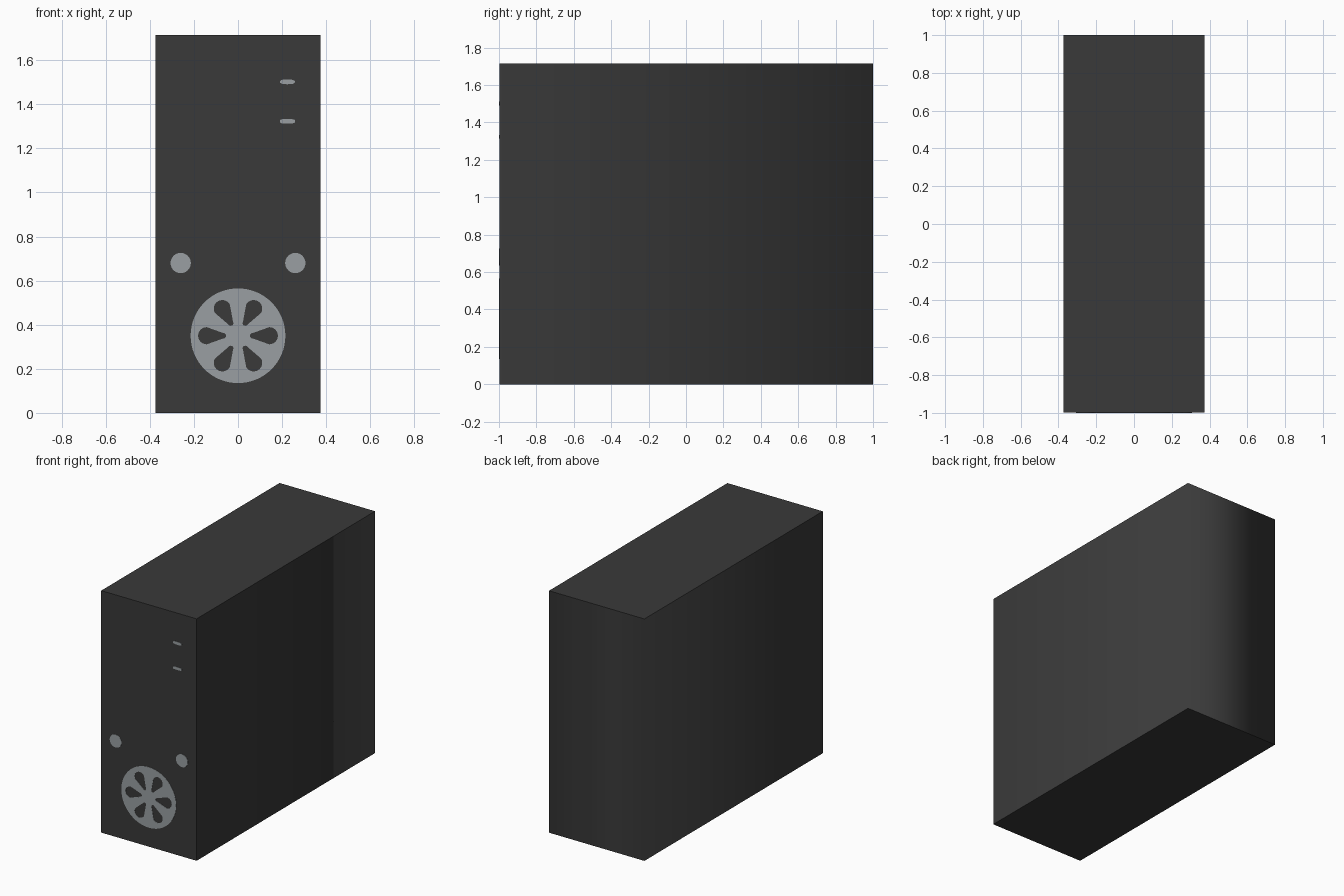
import bpy, bmesh, math
from math import cos, sin, pi

if "Cube" in bpy.data.objects:
    bpy.data.objects.remove(bpy.data.objects["Cube"])

HALF_W, HEIGHT, FRONT, BACK = 0.374, 1.715, -0.998, 1.0


def material(name, rgb):
    m = bpy.data.materials.new(name)
    m.diffuse_color = (*rgb, 1)
    m.use_nodes = True
    m.node_tree.nodes["Principled BSDF"].inputs["Base Color"].default_value = m.diffuse_color
    return m


dark = material("charcoal_case", (0.041, 0.041, 0.041))
silver = material("silver_grey", (0.32, 0.345, 0.36))


def oval(cx, cz, a, b, power=1.0, n=40):
    """Closed outline; power below 1 squares off the ends."""
    f = lambda v: math.copysign(abs(v) ** power, v)
    return [(cx + a * f(cos(2 * pi * i / n)), cz + b * f(sin(2 * pi * i / n)))
            for i in range(n)]


def teardrop(cx, cz, angle, r_in=0.066, w_in=0.012, r_out=0.142, w_out=0.039, n=12):
    """Fan opening: two rounded ends, the wide one towards the rim."""
    pts = []
    for i in range(n + 1):
        t = -pi / 2 + pi * i / n
        pts.append((r_out + w_out * cos(t), w_out * sin(t)))
    for i in range(n + 1):
        t = pi / 2 + pi * i / n
        pts.append((r_in + w_in * cos(t), w_in * sin(t)))
    c, s = cos(angle), sin(angle)
    return [(cx + c * x - s * y, cz + s * x + c * y) for x, y in pts]


def plate(name, outlines):
    """Thin plate on the front panel; inner outlines become holes."""
    cu = bpy.data.curves.new(name, 'CURVE')
    cu.dimensions = '2D'
    cu.fill_mode = 'BOTH'
    cu.extrude = 0.002
    for pts in outlines:
        sp = cu.splines.new('POLY')
        sp.points.add(len(pts) - 1)
        for p, (x, z) in zip(sp.points, pts):
            p.co = (x, z, 0, 1)
        sp.use_cyclic_u = True
    cu.materials.append(silver)
    ob = bpy.data.objects.new(name, cu)
    ob.location.y = FRONT
    ob.rotation_euler.x = pi / 2
    bpy.context.collection.objects.link(ob)
    bpy.ops.object.select_all(action='DESELECT')
    ob.select_set(True)
    bpy.context.view_layer.objects.active = ob
    bpy.ops.object.convert(target='MESH')


# Case: the sides blend smoothly into the back, other edges are sharp
bm = bmesh.new()
bmesh.ops.create_cube(bm, size=1)
for v in bm.verts:
    v.co.x *= 2 * HALF_W
    v.co.y = FRONT if v.co.y < 0 else BACK
    v.co.z = HEIGHT if v.co.z > 0 else 0
for f in bm.faces:
    f.smooth = True
for e in bm.edges:
    a, b = e.verts
    e.smooth = abs(a.co.z - b.co.z) > 0.1 and a.co.y > 0
me = bpy.data.meshes.new("case")
bm.to_mesh(me)
bm.free()
me.materials.append(dark)
bpy.context.collection.objects.link(bpy.data.objects.new("case", me))

# Fan grille with six openings
plate("fan_grille", [oval(0, 0.35, 0.215, 0.215, n=64)]
      + [teardrop(0, 0.35, k * pi / 3) for k in range(6)])

# Round buttons either side of the fan
for side, x in (("left", -0.26), ("right", 0.26)):
    plate(side + "_button", [oval(x, 0.68, 0.046, 0.046)])

# Drive slots near the top
plate("upper_drive_slot", [oval(0.224, 1.502, 0.034, 0.011, 0.8)])
plate("lower_drive_slot", [oval(0.224, 1.323, 0.034, 0.010, 0.5)])
